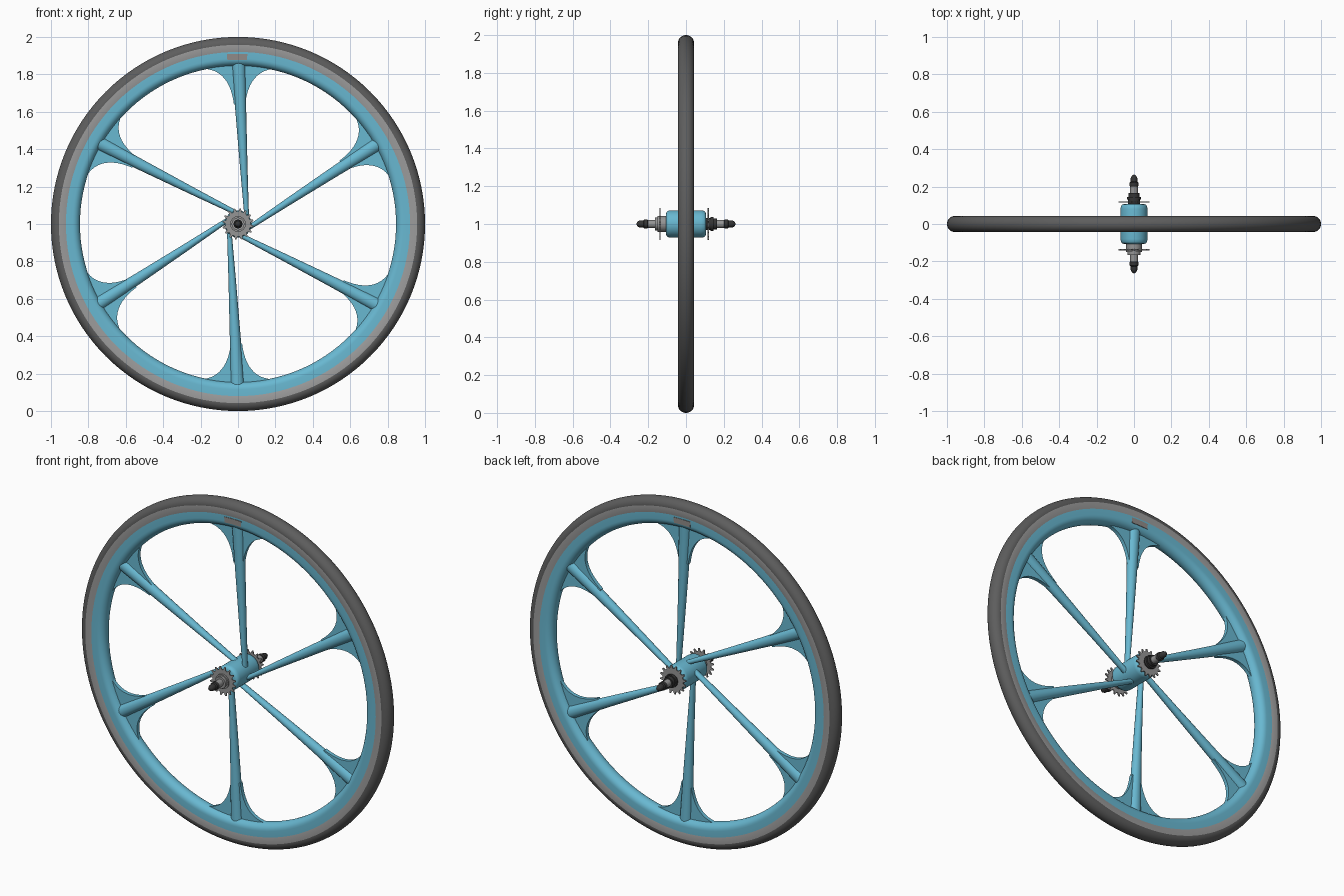
import bpy, bmesh, math
from mathutils import Vector, Matrix

if "Cube" in bpy.data.objects:
    bpy.data.objects.remove(bpy.data.objects["Cube"])

CENTRE = Vector((0, 0, 1))


def material(name, r, g, b):
    m = bpy.data.materials.new(name)
    m.diffuse_color = (r, g, b, 1)
    m.use_nodes = True
    m.node_tree.nodes["Principled BSDF"].inputs["Base Color"].default_value = (r, g, b, 1)
    return m


BLUE = material("sky blue paint", 0.14, 0.48, 0.64)
TREAD = material("dark rubber", 0.11, 0.11, 0.11)
WALL = material("grey sidewall", 0.33, 0.33, 0.33)
STEEL = material("steel", 0.30, 0.30, 0.30)
BLACK = material("black metal", 0.035, 0.035, 0.035)
LABEL = material("label grey", 0.28, 0.26, 0.25)


def finish(bm, name, mats, angle=40):
    bmesh.ops.remove_doubles(bm, verts=bm.verts, dist=1e-5)
    bmesh.ops.recalc_face_normals(bm, faces=bm.faces)
    me = bpy.data.meshes.new(name)
    bm.to_mesh(me)
    bm.free()
    for m in mats:
        me.materials.append(m)
    me.shade_smooth()
    me.set_sharp_from_angle(angle=math.radians(angle))
    ob = bpy.data.objects.new(name, me)
    ob.location = CENTRE
    bpy.context.collection.objects.link(ob)
    return ob


def lathe_mesh(profile, steps, closed):
    """Spin (radius, y) points about the axle."""
    bm = bmesh.new()
    vs = [bm.verts.new((r, y, 0)) for r, y in profile]
    pairs = list(zip(vs, vs[1:])) + ([(vs[-1], vs[0])] if closed else [])
    es = [bm.edges.new(p) for p in pairs]
    bmesh.ops.spin(bm, geom=vs + es, axis=(0, 1, 0), cent=(0, 0, 0),
                   angle=math.tau, steps=steps, use_duplicate=False)
    return bm


def lathe(name, profile, mat, steps=32, closed=False):
    return finish(lathe_mesh(profile, steps, closed), name, [mat])


def mirrored(half):
    return half + [(r, -y) for r, y in reversed(half)]


# Tyre: straight sidewalls and a rounded tread
EDGE = 0.958
arc = [(EDGE + 0.042 * math.sin(a), 0.043 * math.cos(a))
       for a in (math.pi / 2 * i / 8 for i in range(8))]
tyre_half = [(0.905, 0.036), (0.92, 0.041)] + arc
profile = tyre_half + [(1.0, 0)] + [(r, -y) for r, y in reversed(tyre_half)]
bm = lathe_mesh(profile, 128, True)
for f in bm.faces:
    c = f.calc_center_median()
    f.material_index = 0 if math.hypot(c.x, c.z) > EDGE else 1
finish(bm, "tyre", [TREAD, WALL])

# Rim: flat flanks with a rounded inner side
rim_arc = [(0.885 - 0.04 * math.sin(a), 0.041 * math.cos(a))
           for a in (math.pi * i / 14 for i in range(15))]
lathe("rim", [(0.922, 0.041)] + rim_arc + [(0.922, -0.041)], BLUE, 128, True)

# Tapered spokes, set tangentially to the hub
STATIONS = [  # distance, sideways offset, half width, half depth
    (0.03, 0.047, 0.012, 0.018), (0.3, 0.031, 0.02, 0.021),
    (0.6, 0.015, 0.029, 0.026), (0.87, 0.003, 0.037, 0.032)]


def at(angle):
    """Turn a spoke drawn along +z to the given clockwise angle."""
    return Matrix.Rotation(angle, 4, 'Y')


def spoke(name, angle):
    bm = bmesh.new()
    rings = []
    for d, off, w, h in STATIONS:
        ring = []
        for i in range(16):
            t = math.tau * i / 16
            ring.append(bm.verts.new((off + w * math.cos(t), h * math.sin(t), d)))
        rings.append(ring)
    for a, b in zip(rings, rings[1:]):
        for i in range(16):
            j = (i + 1) % 16
            bm.faces.new((a[i], a[j], b[j], b[i]))
    bm.faces.new(rings[0])
    bm.faces.new(rings[-1])
    bm.transform(at(angle))
    finish(bm, name, [BLUE])


# Thin webs that fillet each spoke into the rim
def web(name, angle, side):
    n = 12
    start, corner, end = Vector((0.03, 0.64)), Vector((0.052, 0.822)), Vector((0.19, 0.83))
    pts = []
    for i in range(n + 1):
        t = i / n
        pts.append(start * (1 - t) ** 2 + corner * 2 * t * (1 - t) + end * t * t)
    pts += [Vector((0.19, 0.85)), Vector((0.1, 0.868)), Vector((0, 0.872)), Vector((0, 0.64))]
    bm = bmesh.new()
    face = bm.faces.new([bm.verts.new((side * p.x + 0.008, -0.011, p.y)) for p in pts])
    out = bmesh.ops.extrude_face_region(bm, geom=[face])
    bmesh.ops.translate(bm, vec=(0, 0.022, 0),
                        verts=[v for v in out["geom"] if isinstance(v, bmesh.types.BMVert)])
    bm.transform(at(angle))
    finish(bm, name, [BLUE])


for k in range(6):
    turn = k * math.tau / 6
    spoke(f"spoke_{k + 1}", turn)
    web(f"web_left_{k + 1}", turn, 1)
    web(f"web_right_{k + 1}", turn, -1)

# Hub shell with rounded shoulders
lathe("hub_shell", mirrored([(0, 0.106), (0.055, 0.106), (0.064, 0.103),
                             (0.07, 0.095), (0.072, 0.08)]), BLUE, 40)


# Toothed cog on each side of the hub
def cog(name, y, teeth=16):
    bm = bmesh.new()
    vs = []
    for i in range(teeth):
        for frac, r in ((0, 0.066), (0.3, 0.068), (0.5, 0.084), (0.7, 0.084), (0.9, 0.068)):
            a = math.tau * (i + frac) / teeth
            vs.append(bm.verts.new((r * math.cos(a), y - 0.003, r * math.sin(a))))
    face = bm.faces.new(vs)
    out = bmesh.ops.extrude_face_region(bm, geom=[face])
    bmesh.ops.translate(bm, vec=(0, 0.006, 0),
                        verts=[v for v in out["geom"] if isinstance(v, bmesh.types.BMVert)])
    finish(bm, name, [STEEL], 25)


cog("front_cog", -0.138)
cog("back_cog", 0.118)

# Collars, spacers and axle nuts
lathe("front_collar", [(0, -0.1), (0.042, -0.1), (0.042, -0.15), (0.034, -0.15),
                       (0.034, -0.165), (0, -0.165)], STEEL)
lathe("front_spacer", [(0, -0.16), (0.021, -0.16), (0.021, -0.205), (0, -0.205)], STEEL)
lathe("back_collar", [(0, 0.1), (0.032, 0.1), (0.032, 0.13), (0.038, 0.13),
                      (0.038, 0.145), (0.03, 0.145), (0.03, 0.165), (0, 0.165)], BLACK)
lathe("back_spacer", [(0, 0.16), (0.021, 0.16), (0.021, 0.205), (0, 0.205)], STEEL)
for name, s in (("front", -1), ("back", 1)):
    lathe(name + "_axle_nut", [(0, s * 0.196), (0.015, s * 0.196), (0.024, s * 0.204),
                               (0.024, s * 0.222), (0.018, s * 0.226), (0.018, s * 0.246),
                               (0.012, s * 0.258), (0, s * 0.264)], BLACK, 12)


# Small curved label on both flanks of the rim
for name, s in (("front", -1), ("back", 1)):
    bm = bmesh.new()
    rows = []
    for i in range(9):
        a = -0.065 + 0.12 * i / 8
        rows.append([bm.verts.new((r * math.sin(a), s * 0.0435, r * math.cos(a)))
                     for r in (0.878, 0.91)])
    for a, b in zip(rows, rows[1:]):
        bm.faces.new((a[0], a[1], b[1], b[0]))
    out = bmesh.ops.extrude_face_region(bm, geom=bm.faces[:])
    bmesh.ops.translate(bm, vec=(0, -s * 0.004, 0),
                        verts=[v for v in out["geom"] if isinstance(v, bmesh.types.BMVert)])
    finish(bm, name + "_label", [LABEL])
